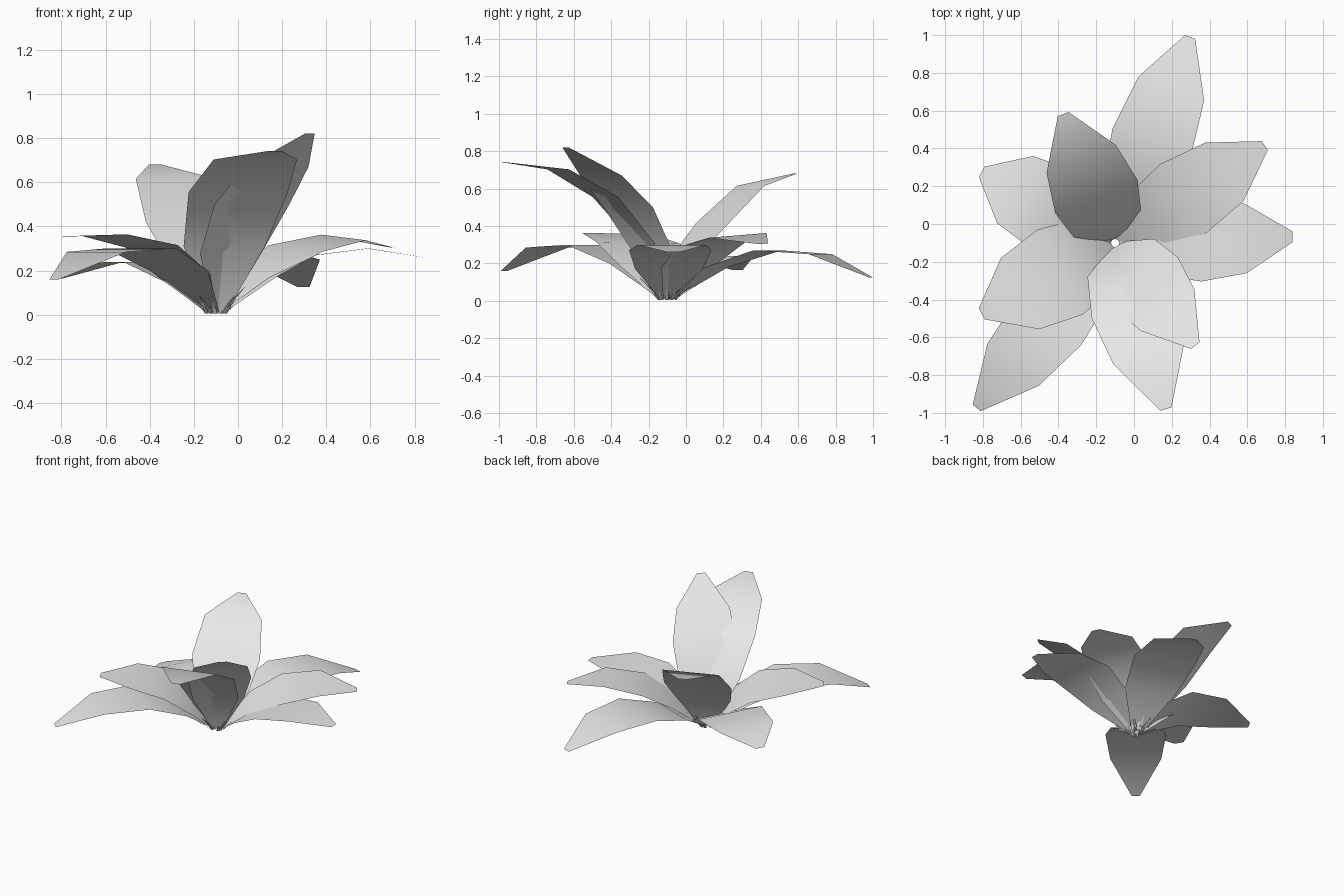
import bpy
import math
import random
from mathutils import Vector

cube = bpy.data.objects.get("Cube")
if cube:
    bpy.data.objects.remove(cube, do_unlink=True)

grey = bpy.data.materials.new("pale_grey")
grey.use_nodes = True
grey.diffuse_color = (0.8, 0.8, 0.8, 1)
grey.node_tree.nodes["Principled BSDF"].inputs["Base Color"].default_value = grey.diffuse_color

CENTRE = Vector((-0.1, -0.1, 0))


def strip(name, azimuth, rows):
    """Ribbon of quads; each row is (distance, height, width, roll)."""
    a = math.radians(azimuth)
    out = Vector((math.cos(a), math.sin(a), 0))
    side = Vector((-out.y, out.x, 0))
    verts = []
    for distance, height, width, roll in rows:
        mid = CENTRE + out * distance + Vector((0, 0, height))
        edge = side * width / 2 + Vector((0, 0, roll / 2))
        verts += [mid - edge, mid + edge]
    faces = [(i, i + 2, i + 3, i + 1) for i in range(0, len(verts) - 2, 2)]
    mesh = bpy.data.meshes.new(name)
    mesh.from_pydata(verts, [], faces)
    mesh.materials.append(grey)
    mesh.shade_smooth()
    obj = bpy.data.objects.new(name, mesh)
    bpy.context.collection.objects.link(obj)
    return obj


# Leaves: azimuth, greatest width, roll, then distance and height along the midline
LEAVES = {
    "back_leaf": (70, .44, 0, [(.28, .18), (.57, .27), (.87, .25), (1.16, .125)]),
    "back_left_leaf": (33, .44, .03, [(.22, .19), (.43, .30), (.69, .35), (.945, .305)]),
    "left_leaf": (2, .44, 0, [(.24, .17), (.45, .27), (.69, .30), (.94, .26)]),
    "back_right_leaf": (152, .48, 0, [(.16, .15), (.35, .24), (.6, .235), (.8, .165)]),
    "right_leaf": (208, .51, .01, [(.14, .18), (.33, .31), (.57, .36), (.8, .355)]),
    "front_right_leaf": (230, .42, 0, [(.26, .2), (.53, .30), (.84, .285), (1.14, .16)]),
    "front_upright_leaf": (287, .47, 0, [(.13, .31), (.345, .555), (.61, .703), (.92, .742)]),
    "front_left_upright_leaf": (308, .43, 0, [(.11, .28), (.265, .5), (.45, .67), (.69, .82)]),
    "back_upright_leaf": (112, .47, 0, [(.11, .25), (.265, .42), (.48, .615), (.735, .68)]),
}
TAPER = (.82, 1, .84, .13)
for name, (azimuth, width, roll, midline) in LEAVES.items():
    rows = [(.02, .01, width * .18, 0)]
    rows += [(d, z, width * t, roll * t) for (d, z), t in zip(midline, TAPER)]
    strip(name, azimuth, rows)

# Short narrow blades around the root
random.seed(4)
BLADES = 12
for i in range(BLADES):
    reach = random.uniform(.06, .12)
    rise = random.uniform(.08, .17)
    strip(f"root_blade_{i + 1}", 360 * i / BLADES + random.uniform(-10, 10),
          [(.05, .005, .02, 0), (.05 + reach * .5, rise * .6, .016, 0),
           (.05 + reach, rise, .002, 0)])
